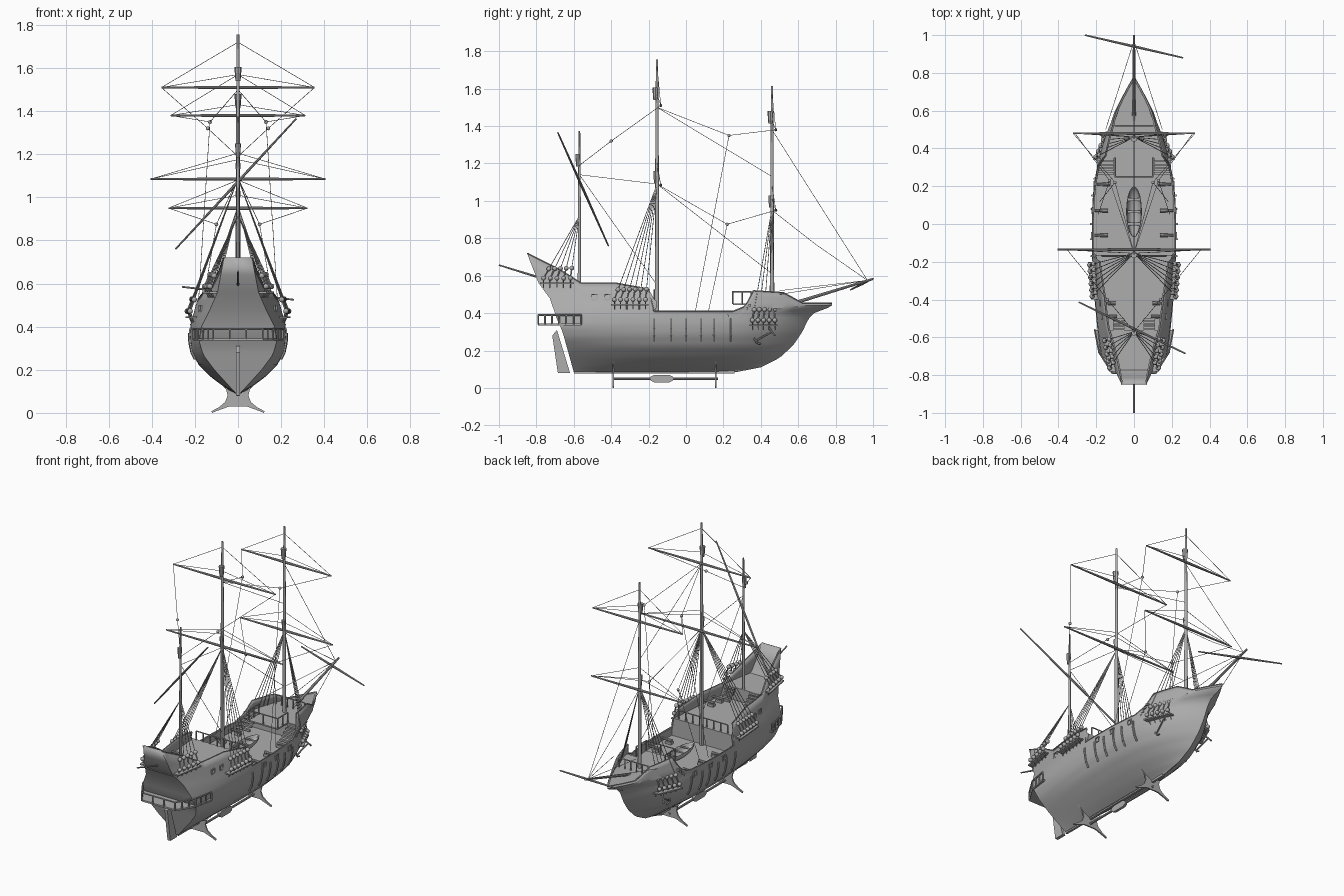
import bpy, bmesh, math
from mathutils import Vector

if "Cube" in bpy.data.objects:
    bpy.data.objects.remove(bpy.data.objects["Cube"], do_unlink=True)

grey = bpy.data.materials.new("plain grey")
grey.use_nodes = True
COLOUR = (0.42, 0.42, 0.42, 1)
grey.diffuse_color = COLOUR
grey.node_tree.nodes["Principled BSDF"].inputs["Base Color"].default_value = COLOUR
SIDES = (1, -1)


# ---- helpers
def finish(name, bm, thickness=0):
    bmesh.ops.recalc_face_normals(bm, faces=bm.faces)
    mesh = bpy.data.meshes.new(name)
    bm.to_mesh(mesh)
    bm.free()
    mesh.materials.append(grey)
    obj = bpy.data.objects.new(name, mesh)
    bpy.context.collection.objects.link(obj)
    bpy.ops.object.select_all(action='DESELECT')
    obj.select_set(True)
    bpy.context.view_layer.objects.active = obj
    bpy.ops.object.shade_smooth_by_angle()
    if thickness:
        solid = obj.modifiers.new("thickness", 'SOLIDIFY')
        solid.thickness = thickness
    return obj


def tube(bm, start, end, r, r_end=None, sides=8):
    a, b = Vector(start), Vector(end)
    d = b - a
    matrix = d.to_track_quat('Z', 'Y').to_matrix().to_4x4()
    matrix.translation = (a + b) / 2
    bmesh.ops.create_cone(bm, cap_ends=True, segments=sides, radius1=r,
                          radius2=r if r_end is None else r_end, depth=d.length, matrix=matrix)


def chain(bm, points, r, sides=6):
    for a, b in zip(points, points[1:]):
        tube(bm, a, b, r, sides=sides)


def box(bm, centre, size):
    verts = bmesh.ops.create_cube(bm, size=1)["verts"]
    bmesh.ops.scale(bm, vec=size, verts=verts)
    bmesh.ops.translate(bm, vec=centre, verts=verts)


def ball(bm, centre, r):
    verts = bmesh.ops.create_icosphere(bm, subdivisions=2, radius=r)["verts"]
    bmesh.ops.translate(bm, vec=centre, verts=verts)


def prism(bm, points, shift):
    face = bm.faces.new([bm.verts.new(p) for p in points])
    new = bmesh.ops.extrude_face_region(bm, geom=[face])["geom"]
    bmesh.ops.translate(bm, vec=shift, verts=[v for v in new if isinstance(v, bmesh.types.BMVert)])


def look_up(table, x):
    if x <= table[0][0]:
        return table[0][1]
    for (a, va), (b, vb) in zip(table, table[1:]):
        if x <= b:
            return va + (vb - va) * (x - a) / (b - a)
    return table[-1][1]


# ---- hull lines: stern and bow profile, widest section, transom, sheer
STERN = [(.085, -.6), (.3, -.66), (.38, -.695), (.47, -.72), (.54, -.78), (.72, -.85)]
BOW = [(.085, .27), (.11, .4), (.16, .5), (.23, .575), (.3, .622), (.37, .655), (.4, .685), (.42, .735), (.435, .78)]
FULL = [(.085, .005), (.116, .058), (.163, .122), (.223, .183), (.284, .214), (.34, .224), (.41, .22),
        (.5, .2), (.56, .175), (.72, .1)]
TRANSOM = [(.085, .005), (.2, .11), (.27, .162), (.33, .18), (.4, .17), (.5, .12), (.56, .095), (.72, .065)]
SHEER = [(-.85, .72), (-.67, .63), (-.56, .56), (-.37, .56), (-.2, .53), (-.17, .41), (.25, .41),
         (.34, .48), (.36, .52), (.52, .51), (.62, .455), (.78, .455)]


def half_width(t, z):
    full = look_up(FULL, z)
    if t < .45:
        return full + (min(look_up(TRANSOM, z), full) - full) * (1 - t / .45) ** 1.8
    power = look_up([(.36, 3.2), (.46, 2.35)], z)
    return full * (1 - min(1, (t - .45) / .55) ** power)


def along(y, z):
    a, b = look_up(STERN, z), look_up(BOW, z)
    return min(1, max(0, (y - a) / (b - a)))


def hull_x(y, z):
    return half_width(along(y, z), z)


def hull_point(t, z, side):
    a, b = look_up(STERN, z), look_up(BOW, z)
    return Vector((side * half_width(t, z), a + (b - a) * t, z))


keys = [(along(y, z), z) for y, z in SHEER]
stations = [keys[0]]
for (ta, za), (tb, zb) in zip(keys, keys[1:]):
    n = int((tb - ta) * 60) + 1
    stations += [(ta + (tb - ta) * i / n, za + (zb - za) * i / n) for i in range(1, n + 1)]

bm = bmesh.new()
LOW, WAIST, ROWS, TOP_ROWS = .085, .4, 18, 4
grids = []
for side in SIDES:
    grid = []
    for t, top in stations:
        heights = [LOW + (WAIST - LOW) * (j / ROWS) ** 1.4 for j in range(ROWS)]
        heights += [WAIST + (top - WAIST) * j / TOP_ROWS for j in range(TOP_ROWS + 1)]
        grid.append([bm.verts.new(hull_point(t, z, side)) for z in heights])
    for a, b in zip(grid, grid[1:]):
        for j in range(len(a) - 1):
            bm.faces.new((a[j], b[j], b[j + 1], a[j + 1]))
    grids.append(grid[0])
left, right = grids
for j in range(len(left) - 1):
    bm.faces.new((left[j], left[j + 1], right[j + 1], right[j]))
bmesh.ops.remove_doubles(bm, verts=bm.verts, dist=.0005)
finish("hull", bm, .008)

# ---- cap rail, fender ribs, keel
bm = bmesh.new()
for side in SIDES:
    chain(bm, [hull_point(t, z, side) for t, z in stations], .003)
    for y in (-.17, -.08, 0, .08, .15, .24):
        chain(bm, [(side * (hull_x(y, z) + .003), y, z) for z in (.25, .28, .32, .345, .37)], .006)
box(bm, (0, -.17, .085), (.014, .86, .014))
finish("hull_timbers", bm)


# ---- decks and bulkheads
def deck(bm, y0, y1, z, n=12):
    ys = [y0 + (y1 - y0) * i / n for i in range(n + 1)]
    rows = [[bm.verts.new((s * max(.001, hull_x(y, z) - .003), y, z)) for s in SIDES] for y in ys]
    for a, b in zip(rows, rows[1:]):
        bm.faces.new((a[0], a[1], b[1], b[0]))


def bulkhead(bm, y, z0, z1):
    prism(bm, [(s * (hull_x(y, z) - .004), y, z) for s, z in ((1, z0), (1, z1), (-1, z1), (-1, z0))],
          (0, .006, 0))


def stairs(bm, x, y0, y1, z0, z1, width, n=5):
    for i in range(n):
        f = (i + .5) / n
        box(bm, (x, y0 + (y1 - y0) * f, z0 + (z1 - z0) * f), (width, abs(y1 - y0) / n * .8, .012))


bm = bmesh.new()
for y0, y1, z in ((-.17, .36, .36), (-.58, -.17, .47), (-.79, -.57, .55), (.35, .775, .452)):
    deck(bm, y0, y1, z)
for y, z0, z1 in ((-.17, .36, .47), (-.57, .47, .55), (.35, .36, .452)):
    bulkhead(bm, y, z0, z1)
box(bm, (0, .3, .448), (.2, .1, .008))
for side in SIDES:
    stairs(bm, side * .15, .26, .35, .37, .45, .09)
    stairs(bm, side * .08, -.5, -.57, .48, .55, .06)
finish("decks_and_stairs", bm)


# ---- railings
def railing(bm, path, z0, z1, posts, r=.004):
    for a, b in zip(path, path[1:]):
        a, b = Vector((*a, z1)), Vector((*b, z1))
        tube(bm, a, b, r, sides=6)
        for i in range(posts + 1):
            p = a.lerp(b, i / posts)
            tube(bm, p, (p.x, p.y, z0), r, sides=6)


bm = bmesh.new()
half = [(.208, -.56), (.185, -.68), (.115, -.79)]
gallery = half + [(-x, y) for x, y in reversed(half)]
prism(bm, [(x, y, .335) for x, y in gallery], (0, 0, .01))
railing(bm, gallery, .34, .39, 3, .005)
finish("stern_gallery", bm)
bm = bmesh.new()
railing(bm, [(.1, .35), (.1, .25), (-.1, .25), (-.1, .35)], .45, .515, 2)
railing(bm, [(.17, -.17), (-.17, -.17)], .47, .525, 7)
railing(bm, [(.1, .52), (-.1, .52)], .452, .51, 5)
finish("deck_railings", bm)

# ---- rudder and display stand
bm = bmesh.new()
prism(bm, [(-.01, y, z) for y, z in ((-.715, .28), (-.69, .31), (-.62, .08), (-.685, .08))], (.02, 0, 0))
finish("rudder", bm)
bm = bmesh.new()
outline = [(.04, .03), (.09, .012), (.12, 0), (.123, .008), (.09, .025), (.06, .05), (.048, .08), (.055, .11), (.09, .145)]
shape = outline + [(.05, .11), (0, .085), (-.05, .11)] + [(-x, z) for x, z in reversed(outline)]
for y in (-.39, .16):
    prism(bm, [(x, y - .004, z) for x, z in shape], (0, .008, 0))
tube(bm, (0, -.39, .05), (0, .17, .05), .007)
prism(bm, [(-.008, y - .13, z + .05) for y, z in ((-.06, .01), (-.04, .02), (.04, .02), (.06, .01),
           (.06, -.01), (.04, -.02), (-.04, -.02), (-.06, -.01))], (.016, 0, 0))
finish("display_stand", bm)

# ---- ship's boat
bm = bmesh.new()
bmesh.ops.create_uvsphere(bm, u_segments=20, v_segments=12, radius=1)
bmesh.ops.delete(bm, geom=[v for v in bm.verts if v.co.z > .01], context='VERTS')
bmesh.ops.scale(bm, vec=(.042, .135, .045), verts=bm.verts)
bmesh.ops.translate(bm, vec=(0, .065, .406), verts=bm.verts)
finish("ships_boat", bm, .004)
bm = bmesh.new()
for y in (0, .065, .13):
    box(bm, (0, y, .4), (.068, .014, .004))
finish("boat_thwarts", bm)

# ---- guns and port frames
bm = bmesh.new()
for side in SIDES:
    for y, z in ((-.06, .36), (.07, .36), (.21, .36), (-.42, .47), (-.49, .47)):
        x = hull_x(y, z) - .014
        tube(bm, (side * (x - .07), y, z + .025), (side * x, y, z + .025), .009, .006)
        box(bm, (side * (x - .05), y, z + .01), (.04, .024, .016))
        edge = hull_x(y, z + .015) + .002
        for d in (-1, 1):
            box(bm, (side * edge, y + d * .014, z + .015), (.006, .005, .032))
            box(bm, (side * edge, y, z + .015 + d * .014), (.006, .032, .005))
finish("guns_and_ports", bm)

# ---- masts, tops, bowsprit
MAIN, FORE, MIZZEN = -.155, .46, -.57
bm = bmesh.new()
for y, z0, z1, r in ((MAIN, .36, 1.755, .012), (FORE, .45, 1.615, .011), (MIZZEN, .55, 1.375, .009)):
    middle = z0 + (z1 - z0) * .6
    tube(bm, (0, y, z0), (0, y, middle), r, r * .8, 12)
    tube(bm, (0, y, middle), (0, y, z1), r * .8, r * .5, 12)
for y, z, r in ((MAIN, 1.575, .017), (FORE, 1.45, .017), (MIZZEN, 1.22, .014), (MAIN, 1.13, .012), (FORE, 1, .012)):
    tube(bm, (0, y - .008, z - .035), (0, y - .008, z + .03), r * .7, r)
tube(bm, (0, .5, .43), (0, 1, .583), .01, .006)
tube(bm, (0, -.8, .595), (0, -1, .657), .006, .004)
finish("masts_and_bowsprit", bm)

# ---- yards
YARDS = [(MAIN + .02, 1.51, .355), (MAIN + .02, 1.085, .405), (FORE + .02, 1.38, .312), (FORE + .02, .95, .322)]
bm = bmesh.new()
for y, z, reach in YARDS:
    for side in SIDES:
        tube(bm, (0, y, z), (side * reach, y, z), .008, .004)
for a, b in (((-.29, -.415, .76), (.27, -.685, 1.365)), ((-.26, 1, .585), (.26, .88, .525))):
    middle = Vector(a).lerp(Vector(b), .5)
    tube(bm, middle, a, .007, .004)
    tube(bm, middle, b, .007, .004)
finish("yards", bm)

# ---- channels, deadeyes, shrouds
channels, eyes, ropes = bmesh.new(), bmesh.new(), bmesh.new()
ROPE = .0015
for y0, y1, z, mast, head, count in ((-.4, -.2, .44, MAIN, 1.09, 6), (.34, .49, .33, FORE, .96, 5),
                                     (-.78, -.6, .555, MIZZEN, .92, 5)):
    for side in SIDES:
        a, b = hull_x(y0, z), hull_x(y1, z)
        prism(channels, [(side * x, y, z) for x, y in ((a - .005, y0), (a + .035, y0), (b + .035, y1), (b - .005, y1))],
              (0, 0, .008))
        for i in range(count):
            f = (i + .5) / count
            y = y0 + (y1 - y0) * f
            foot = Vector((side * (a + (b - a) * f + .028), y, z + .032))
            top = Vector((0, mast, head))
            up = foot + (top - foot).normalized() * .06
            ball(eyes, foot, .013)
            ball(eyes, up, .013)
            tube(eyes, foot, up, .004, sides=6)
            tube(ropes, up, top, ROPE * 1.3, sides=5)
            tube(channels, foot, (side * (hull_x(y, z - .02) + .004), y, z - .02), .003, sides=5)
finish("channels", channels)

# ---- stays, lifts and braces
M1, M2, F1, F2, Z1 = (0, MAIN, 1.5), (0, MAIN, 1.09), (0, FORE, 1.38), (0, FORE, .95), (0, MIZZEN, 1.14)
TIP = (0, .97, .575)
lines = [(M1, (0, FORE, 1.13)), (M2, (0, FORE, .61)), (F1, TIP), (F2, (0, .69, .77), TIP),
         ((0, .5, .52), TIP), (Z1, M2), (Z1, (0, MAIN, .55))]
for side in SIDES:
    ends = [(side * reach, y, z) for y, z, reach in YARDS]
    for end, rises in zip(ends, ((.06, .21), (.09, .12), (.05, .19), (.06, .13))):
        lines += [(end, (0, end[1] - .02, end[2] + rise)) for rise in rises]
    high, low, aft = (side * .13, .23, 1.35), (side * .1, .22, .875), (side * .14, -.4, 1.32)
    lines += [(ends[2], high, M1), (high, (side * .19, .05, .41)), (ends[3], low, M2),
              (low, (side * .18, .12, .41)), (ends[0], aft, (0, MIZZEN, 1.19)),
              (TIP, (side * .15, .5, .5))]
    for p in (high, low, aft):
        ball(eyes, p, .009)
for line in lines:
    chain(ropes, line, ROPE, 5)
finish("deadeyes_and_blocks", eyes)
finish("rigging", ropes)

# ---- anchors
bm = bmesh.new()
for side in SIDES:
    x = hull_x(.42, .28) + .012
    tube(bm, (side * x, .37, .25), (side * (x + .02), .46, .3), .005)
    chain(bm, [(side * x, y, z) for y, z in ((.365, .28), (.365, .26), (.38, .24), (.4, .235))], .005)
    tube(bm, (side * x, .445, .32), (side * (x + .03), .475, .28), .005)
finish("anchors", bm)
